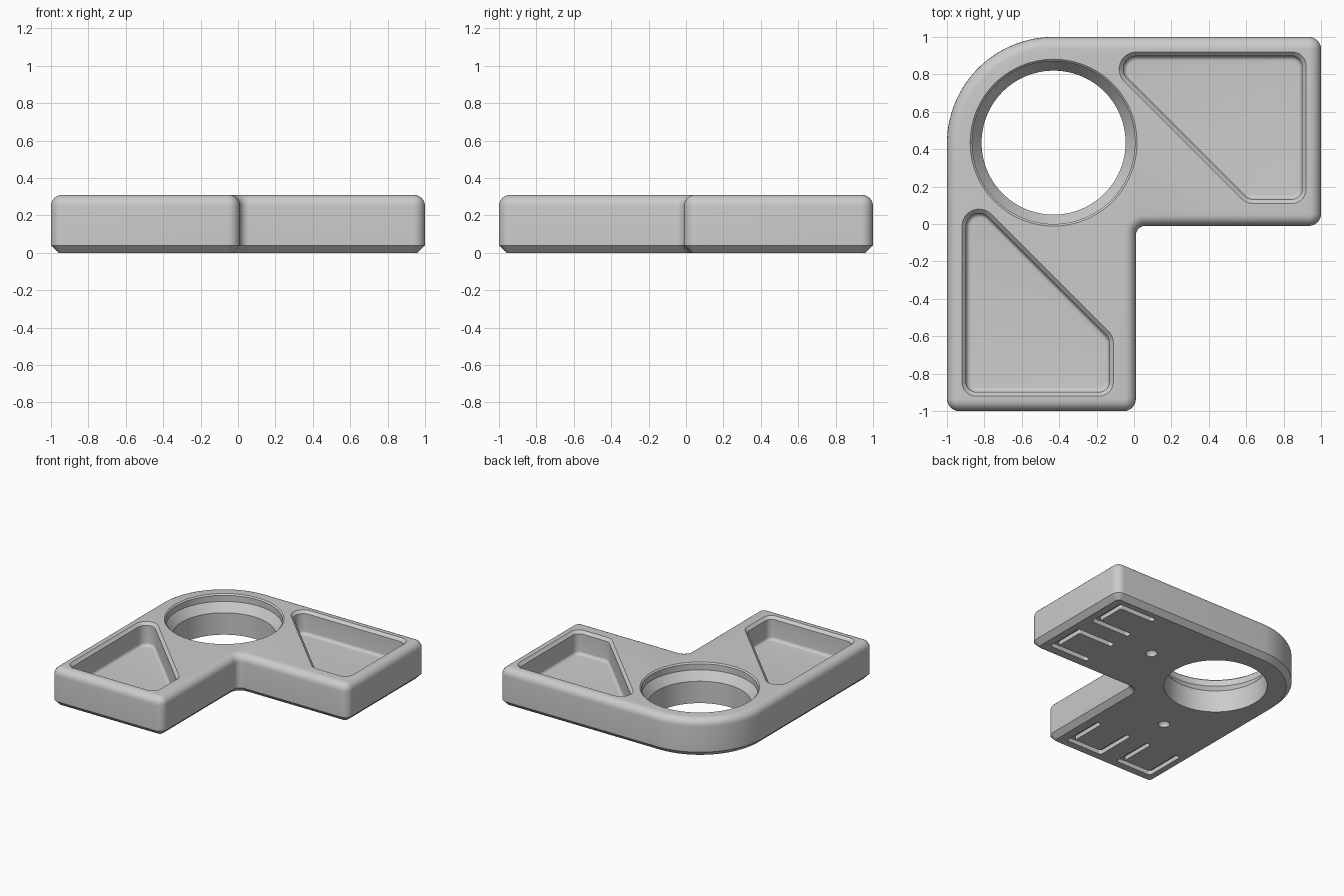
import bpy, bmesh, math
from mathutils import Vector

if "Cube" in bpy.data.objects:
    bpy.data.objects.remove(bpy.data.objects["Cube"], do_unlink=True)

HEIGHT = 0.31

grey = bpy.data.materials.new("light_grey")
grey.use_nodes = True
grey.diffuse_color = (0.6, 0.6, 0.6, 1)
grey.node_tree.nodes["Principled BSDF"].inputs["Base Color"].default_value = (0.6, 0.6, 0.6, 1)


def add_object(name, bm):
    bmesh.ops.recalc_face_normals(bm, faces=bm.faces)
    mesh = bpy.data.meshes.new(name)
    bm.to_mesh(mesh)
    bm.free()
    mesh.materials.append(grey)
    obj = bpy.data.objects.new(name, mesh)
    bpy.context.collection.objects.link(obj)
    return obj


def rounded(corners, inset):
    """Counter-clockwise (x, y, radius) corners -> inset outline with arcs."""
    outline = []
    for i, (x, y, r) in enumerate(corners):
        p = Vector((x, y))
        u = (Vector(corners[i - 1][:2]) - p).normalized()
        v = (Vector(corners[(i + 1) % len(corners)][:2]) - p).normalized()
        half = u.angle(v) / 2
        centre = p + (u + v).normalized() * r / math.sin(half)
        reach = r / math.tan(half)
        a, b = (p + u * reach - centre) / r, (p + v * reach - centre) / r
        convex = v.cross(u) > 0
        size = r - inset if convex else r + inset
        steps = 40 if r > 0.3 else 8
        sweep = math.pi - 2 * half
        for k in range(steps + 1):
            t = k / steps
            d = (a * math.sin((1 - t) * sweep) + b * math.sin(t * sweep)) / math.sin(sweep)
            outline.append(centre + d * size)
    return outline


def loft(name, corners, levels):
    """Stack inset outlines at (inset, z) levels into a closed solid."""
    bm = bmesh.new()
    rings = [[bm.verts.new((p.x, p.y, z)) for p in rounded(corners, inset)] for inset, z in levels]
    for low, high in zip(rings, rings[1:]):
        for i in range(len(low)):
            bm.faces.new((low[i - 1], low[i], high[i], high[i - 1]))
    bm.faces.new(rings[0])
    bm.faces.new(rings[-1])
    return add_object(name, bm)


def lathe(name, profile, centre, segments=96):
    bm = bmesh.new()
    rings = []
    for r, z in profile:
        rings.append([bm.verts.new((centre[0] + r * math.cos(math.tau * k / segments),
                                    centre[1] + r * math.sin(math.tau * k / segments), z))
                      for k in range(segments)])
    for low, high in zip(rings, rings[1:]):
        for i in range(segments):
            bm.faces.new((low[i - 1], low[i], high[i], high[i - 1]))
    bm.faces.new(rings[0])
    bm.faces.new(rings[-1])
    return add_object(name, bm)


def mirrored(corners):
    """Reflect across the diagonal of the tray, keeping the winding."""
    return [(-y, -x, r) for x, y, r in reversed(corners)]


def fillet(radius, start_inset, z, up, steps=6):
    """Quarter-round levels, rolling inward from a wall to a flat."""
    angles = [math.pi / 2 * k / steps for k in range(steps + 1)]
    return [(start_inset + radius * (1 - math.cos(a)), z + up * radius * math.sin(a)) for a in angles]


# Tray body: L outline, chamfered underside, rounded top edge
outline = [(-1, -1, 0.065), (0.01, -1, 0.065), (0.01, -0.01, 0.05),
           (1, -0.01, 0.065), (1, 1, 0.065), (-1, 1, 0.57)]
body = loft("tray_body", outline,
            [(0.04, 0), (0, 0.04)] + fillet(0.06, 0, HEIGHT - 0.06, 1))

cutters = []

# Cup hole with a chamfered rim and tapered seat
cutters.append(lathe("cup_hole", [(0.385, -0.1), (0.385, 0.18), (0.435, 0.25),
                                  (0.435, 0.3), (0.446, HEIGHT), (0.446, 0.4)], (-0.43, 0.435)))

# Pockets, one per arm
pocket = [(-0.21, 0.92, 0.092), (0.6, 0.11, 0.09), (0.92, 0.11, 0.075), (0.92, 0.92, 0.075)]
pocket_levels = ([(0, 0.4), (0, HEIGHT), (0.022, HEIGHT - 0.022)]
                 + fillet(0.025, 0.022, 0.145, -1))

# Underside channels: two U shapes per arm
def channel(y0, y1, x0=0.55, x1=0.9, w=0.045):
    r, c = 0.021, 0.008
    return [(x0, y0, r), (x1, y0, r), (x1, y1, r), (x0, y1, r),
            (x0, y1 - w, r), (x1 - w, y1 - w, c), (x1 - w, y0 + w, c), (x0, y0 + w, r)]

shapes = [("pocket", pocket, pocket_levels)]
for y0, y1 in ((0.1, 0.43), (0.58, 0.91)):
    shapes.append(("channel", channel(y0, y1), [(0, -0.05), (0, 0.035)]))
for name, corners, levels in shapes:
    cutters.append(loft(name, corners, levels))
    cutters.append(loft(name, mirrored(corners), levels))

# Underside dimples
for x, y in ((0.25, 0.5), (-0.5, -0.25)):
    bm = bmesh.new()
    bmesh.ops.create_uvsphere(bm, u_segments=24, v_segments=13, radius=0.045)
    bmesh.ops.translate(bm, verts=bm.verts, vec=(x, y, 0))
    cutters.append(add_object("dimple", bm))

# Carve everything out of the body
bpy.context.view_layer.objects.active = body
for cutter in cutters:
    mod = body.modifiers.new("cut", "BOOLEAN")
    mod.operation = "DIFFERENCE"
    mod.solver = "EXACT"
    mod.object = cutter
    bpy.ops.object.modifier_apply(modifier=mod.name)
    bpy.data.objects.remove(cutter, do_unlink=True)

bpy.ops.object.select_all(action="DESELECT")
body.select_set(True)
bpy.ops.object.shade_smooth_by_angle(angle=math.radians(30))
